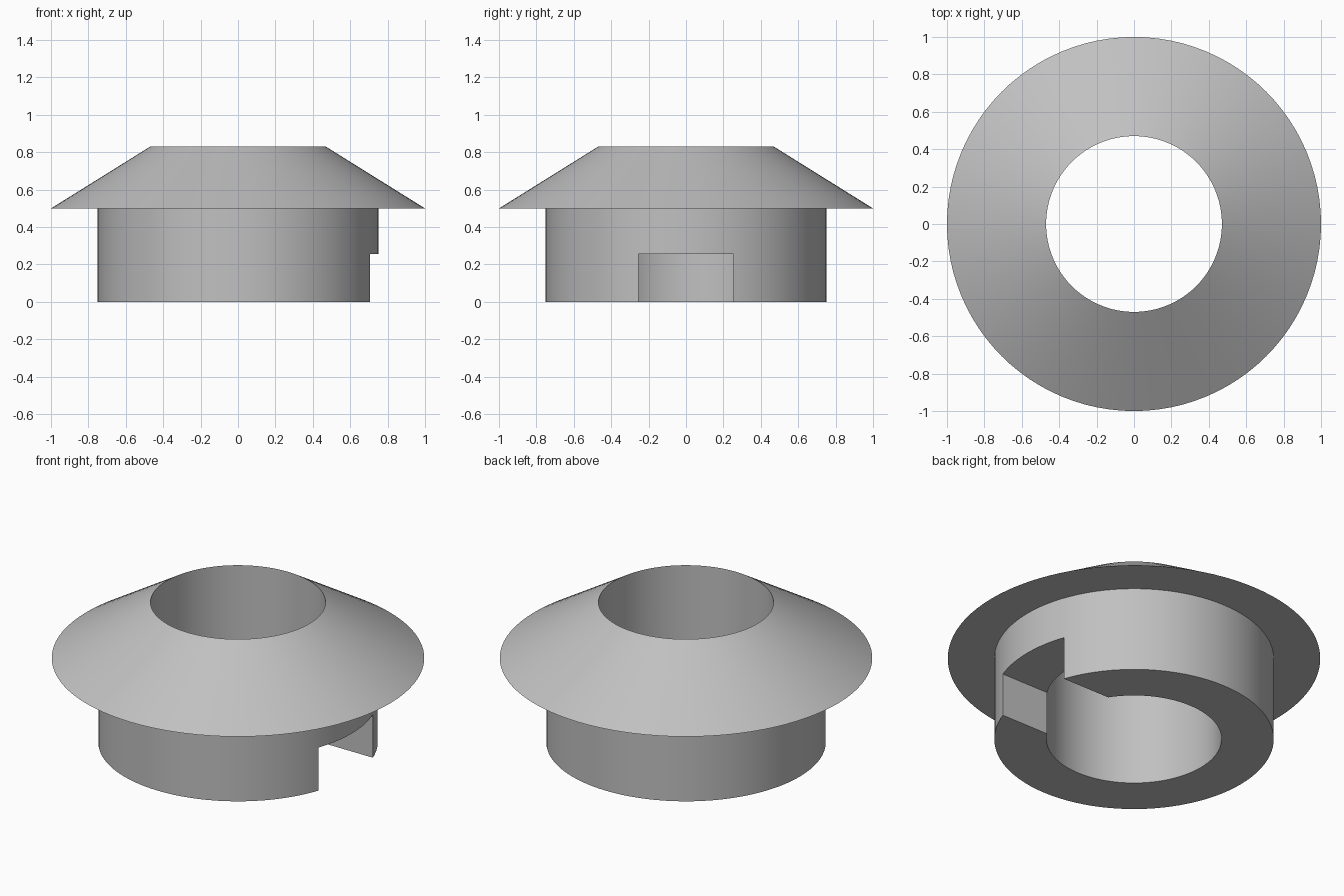
import bpy, bmesh
from math import tau
from mathutils import Matrix, Vector

if "Cube" in bpy.data.objects:
    bpy.data.objects.remove(bpy.data.objects["Cube"])

SEGMENTS = 96
BORE, BARREL, BRIM = 0.47, 0.75, 1.0
SHOULDER, TOP = 0.5, 0.83
SLOT_WIDTH, SLOT_HEIGHT = 0.51, 0.255

grey = bpy.data.materials.new("plain grey")
grey.use_nodes = True
colour = (0.53, 0.53, 0.53, 1)
grey.diffuse_color = colour
grey.node_tree.nodes["Principled BSDF"].inputs["Base Color"].default_value = colour


def add_object(name, bm):
    mesh = bpy.data.meshes.new(name)
    bmesh.ops.recalc_face_normals(bm, faces=bm.faces[:])
    bm.to_mesh(mesh)
    bm.free()
    mesh.materials.append(grey)
    obj = bpy.data.objects.new(name, mesh)
    bpy.context.collection.objects.link(obj)
    return obj


# Flanged collar: closed wall profile spun around the bore
profile = [(BORE, 0), (BARREL, 0), (BARREL, SHOULDER), (BRIM, SHOULDER), (BORE, TOP)]
bm = bmesh.new()
verts = [bm.verts.new((r, 0, z)) for r, z in profile]
edges = [bm.edges.new((v, verts[i - 1])) for i, v in enumerate(verts)]
bmesh.ops.spin(bm, geom=verts + edges, cent=(0, 0, 0), axis=(0, 0, 1),
               angle=tau, steps=SEGMENTS, use_merge=True)
bmesh.ops.remove_doubles(bm, verts=bm.verts[:], dist=0.0001)
collar = add_object("flanged_collar", bm)

# Slot through one side of the barrel, open at the bottom
bm = bmesh.new()
bmesh.ops.create_cube(bm, size=1, matrix=Matrix.LocRotScale(
    Vector((0.6, 0, 0)), None, Vector((1, SLOT_WIDTH, 2 * SLOT_HEIGHT))))
cutter = add_object("slot_cutter", bm)
cutter.hide_render = True

bpy.ops.object.select_all(action="DESELECT")
bpy.context.view_layer.objects.active = collar
collar.select_set(True)
slot = collar.modifiers.new("slot", "BOOLEAN")
slot.operation = "DIFFERENCE"
slot.solver = "EXACT"
slot.object = cutter
bpy.ops.object.modifier_apply(modifier=slot.name)
bpy.data.objects.remove(cutter)

# Smooth round walls with crisp rims
bpy.ops.object.shade_smooth_by_angle(angle=0.5)
